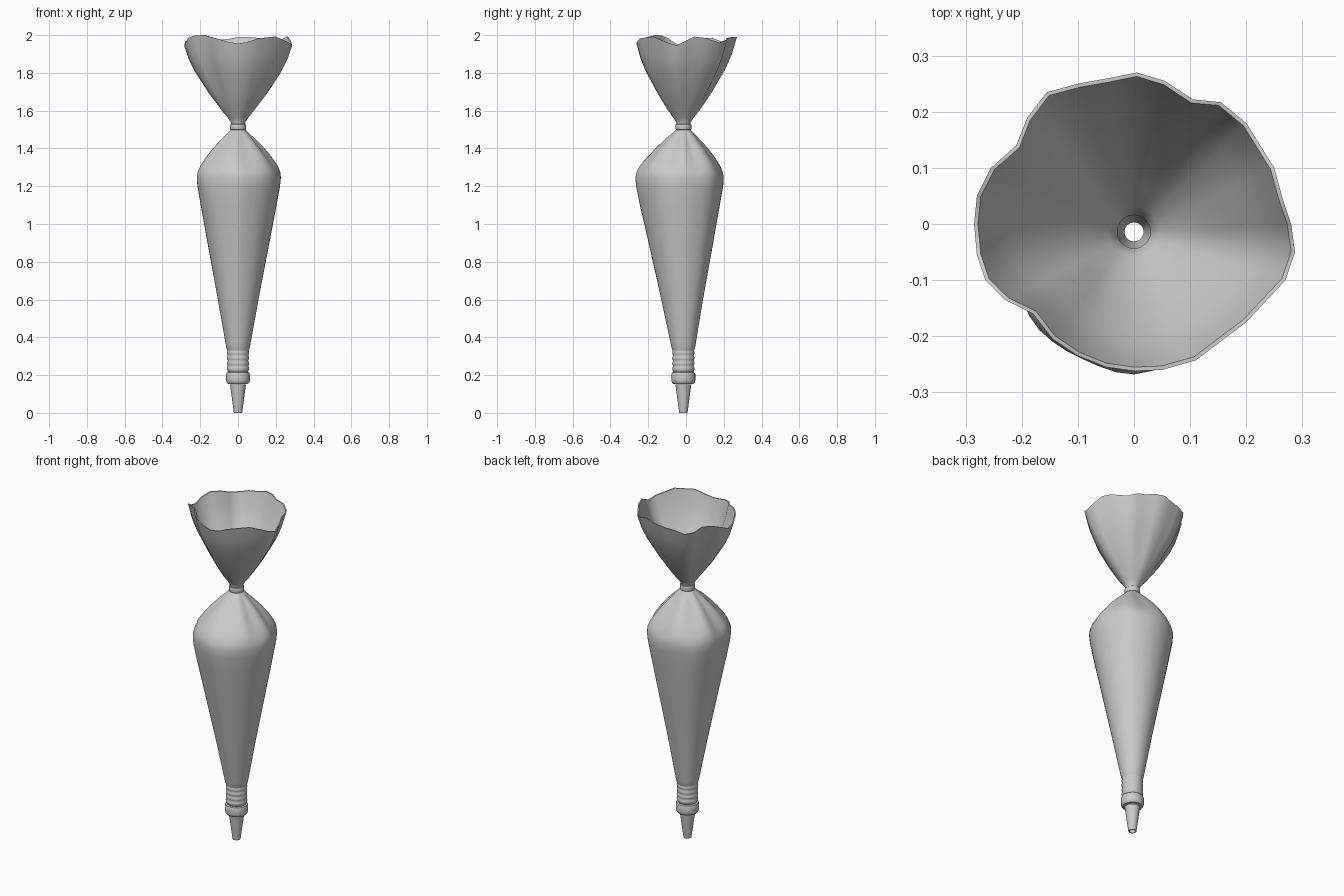
import bpy, bmesh, math

CY = -0.014  # axis of nozzle, collar and tie


def make(name, rings, closed=False, cap=False, angle=35):
    """Skin a stack of equal-length rings into one mesh."""
    bm = bmesh.new()
    vs = [[bm.verts.new(p) for p in r] for r in rings]
    n = len(rings[0])
    pairs = list(zip(vs, vs[1:])) + ([(vs[-1], vs[0])] if closed else [])
    for a, b in pairs:
        for i in range(n):
            j = (i + 1) % n
            bm.faces.new((a[i], a[j], b[j], b[i]))
    if cap:
        bm.faces.new(vs[-1])
        bm.faces.new(vs[0][::-1])
    bmesh.ops.recalc_face_normals(bm, faces=bm.faces)
    me = bpy.data.meshes.new(name)
    bm.to_mesh(me)
    bm.free()
    ob = bpy.data.objects.new(name, me)
    bpy.context.collection.objects.link(ob)
    bpy.ops.object.select_all(action='DESELECT')
    ob.select_set(True)
    bpy.context.view_layer.objects.active = ob
    bpy.ops.object.shade_smooth_by_angle(angle=math.radians(angle))
    return ob


def lathe(name, profile, n=32, **kw):
    rings = [[(r * math.cos(2 * math.pi * i / n), CY + r * math.sin(2 * math.pi * i / n), z)
              for i in range(n)] for r, z in profile]
    return make(name, rings, **kw)


# Hollow tapered nozzle
lathe("nozzle", [(0.022, 0), (0.042, 0.15), (0.036, 0.15), (0.017, 0)], closed=True)

# Collar nut with rounded edges
lathe("collar", [(0.04, 0.152), (0.054, 0.154), (0.061, 0.162), (0.063, 0.172), (0.063, 0.205),
                 (0.060, 0.213), (0.052, 0.216), (0.04, 0.216)], closed=True)

# Ribbed neck under the bag
ribs = [(0.050, 0.212)]
for k in range(4):
    z = 0.22 + k * 0.028
    ribs += [(0.054, z), (0.058, z + 0.008), (0.059, z + 0.014), (0.058, z + 0.020)]
ribs += [(0.055, 0.333), (0.058, 0.342)]
lathe("ribbed_neck", ribs, angle=60)

# Filled bag: uneven belly outline every 22.5 degrees, starting at +x
belly = [.226, .222, .226, .220, .220, .222, .228, .224, .218, .226, .240, .238, .248, .236, .232, .230]
N = 48


def belly_radius(a):
    u = a / (2 * math.pi) * 16
    i = int(u) % 16
    f = u - int(u)
    f = f * f * (3 - 2 * f)
    return belly[i] * (1 - f) + belly[(i + 1) % 16] * f


# (z, scale, belly unevenness, pleat depth)
levels = [(0.330, .25, 0, 0), (0.345, .275, 0, 0), (0.37, .295, .1, 0), (0.6, .48, .5, 0), (0.9, .735, .8, 0),
          (1.1, .905, 1, 0), (1.2, .985, 1, 0), (1.245, 1.0, 1, .005), (1.275, .975, 1, .015),
          (1.31, .90, 1, .03), (1.35, .77, .8, .045), (1.40, .59, .6, .06),
          (1.45, .385, .5, .06), (1.48, .25, .2, .03), (1.50, .165, 0, 0)]
rings = []
for z, s, w, p in levels:
    ring = []
    for i in range(N):
        a = 2 * math.pi * i / N
        r = s * (0.226 * (1 - w) + belly_radius(a) * w)
        r *= 1 + p * math.cos(7 * a + 0.9 * math.sin(2 * a))
        ring.append((r * math.cos(a), CY - 0.006 * w + r * math.sin(a), z))
    rings.append(ring)
make("filled_bag", rings, angle=60)

# Tie band at the twist
lathe("tie_band", [(0.034, 1.496), (0.040, 1.499), (0.042, 1.504), (0.042, 1.523),
                   (0.040, 1.528), (0.034, 1.531)], closed=True)

# Flared open top: wavy rim points (x, y, z)
rim = [(.28, 0, 1.97), (.265, .045, 1.992), (.25, .10, 1.985), (.20, .18, 1.96), (.155, .217, 1.975),
       (.105, .222, 1.985), (.055, .255, 1.99), (.005, .27, 1.99), (-.045, .26, 1.98),
       (-.10, .25, 1.975), (-.155, .235, 1.96), (-.19, .19, 1.965), (-.21, .14, 1.985),
       (-.255, .10, 1.985), (-.28, .05, 1.965), (-.285, 0, 1.943), (-.28, -.055, 1.955),
       (-.265, -.10, 1.985), (-.23, -.135, 1.998), (-.18, -.16, 2.0), (-.145, -.205, 1.99),
       (-.10, -.235, 1.978), (-.05, -.255, 1.963), (0, -.262, 1.955), (.05, -.26, 1.963),
       (.11, -.243, 1.983), (.20, -.175, 1.992), (.27, -.10, 1.96), (.287, -.05, 1.945)]
flare = [(1.50, .135), (1.535, .135), (1.56, .19), (1.60, .305), (1.65, .43), (1.70, .55),
         (1.76, .675), (1.82, .80), (1.89, .91), (1.975, 1.0)]


def flare_ring(inset):
    out = []
    for z, s in flare:
        t = max(0, (z - 1.535) / 0.44)
        w = min(1, t * 2.5)
        ring = []
        for x, y, rz in rim:
            a = math.atan2(y, x)
            r = s * (math.hypot(x, y) * w + 0.272 * (1 - w)) - inset
            ring.append((r * math.cos(a), CY * (1 - t) + r * math.sin(a), z + (rz - 1.975) * t * t))
        out.append(ring)
    return out


outer, inner = flare_ring(0), flare_ring(0.007)
make("flared_top", outer + inner[::-1], closed=True, angle=50)
